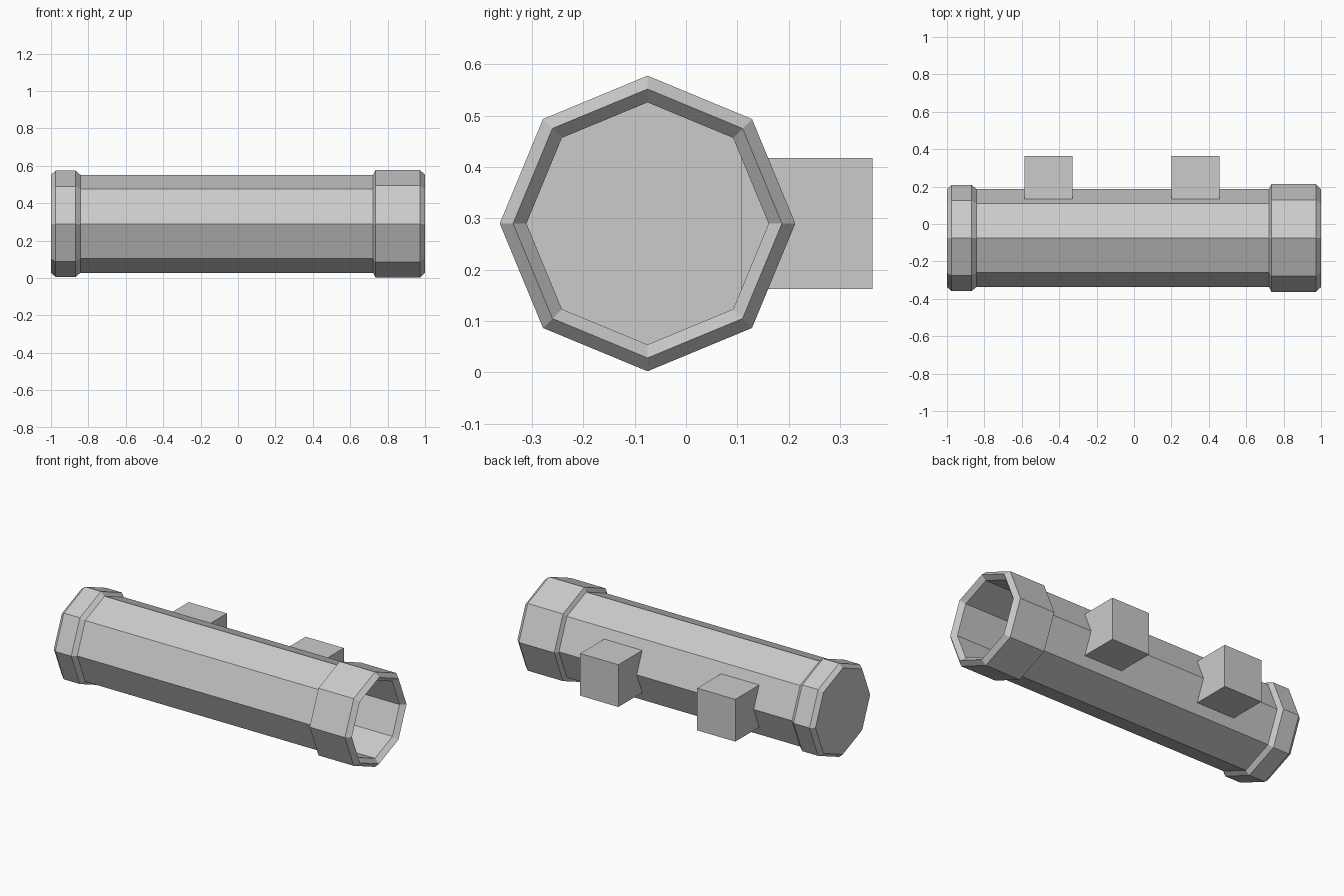
import bpy, bmesh, math
from mathutils import Matrix

if "Cube" in bpy.data.objects:
    bpy.data.objects.remove(bpy.data.objects["Cube"])

CY, CZ, SIDES = -0.075, 0.29, 8


def lathe(name, profile):
    """Octagonal solid swept along x from (x, radius) points; first ring is capped."""
    bm = bmesh.new()
    rings = []
    for x, r in profile:
        rings.append([bm.verts.new((x, CY + r * math.cos(2 * math.pi * i / SIDES),
                                    CZ + r * math.sin(2 * math.pi * i / SIDES)))
                      for i in range(SIDES)])
    for a, b in zip(rings, rings[1:]):
        for i in range(SIDES):
            j = (i + 1) % SIDES
            bm.faces.new((a[i], a[j], b[j], b[i]))
    bm.faces.new(rings[0])
    bm.faces.new(rings[-1])
    bmesh.ops.recalc_face_normals(bm, faces=bm.faces)
    finish(name, bm)


def block(name, x):
    bm = bmesh.new()
    bmesh.ops.create_cube(bm, size=0.256, matrix=Matrix.Translation((x, 0.235, CZ)))
    finish(name, bm)


def finish(name, bm):
    mesh = bpy.data.meshes.new(name)
    bm.to_mesh(mesh)
    bm.free()
    bpy.context.collection.objects.link(bpy.data.objects.new(name, mesh))


# Tube: closed collar on the left, barrel, open collar on the right, hollow bore
lathe("tube", [
    (-1.0, 0.262), (-0.975, 0.284), (-0.868, 0.284), (-0.843, 0.262),
    (0.722, 0.262), (0.735, 0.288), (0.972, 0.288), (1.0, 0.262),
    (0.972, 0.236), (-0.96, 0.236),
])

# Two mounting blocks on the back
block("left_mount", -0.457)
block("right_mount", 0.328)
